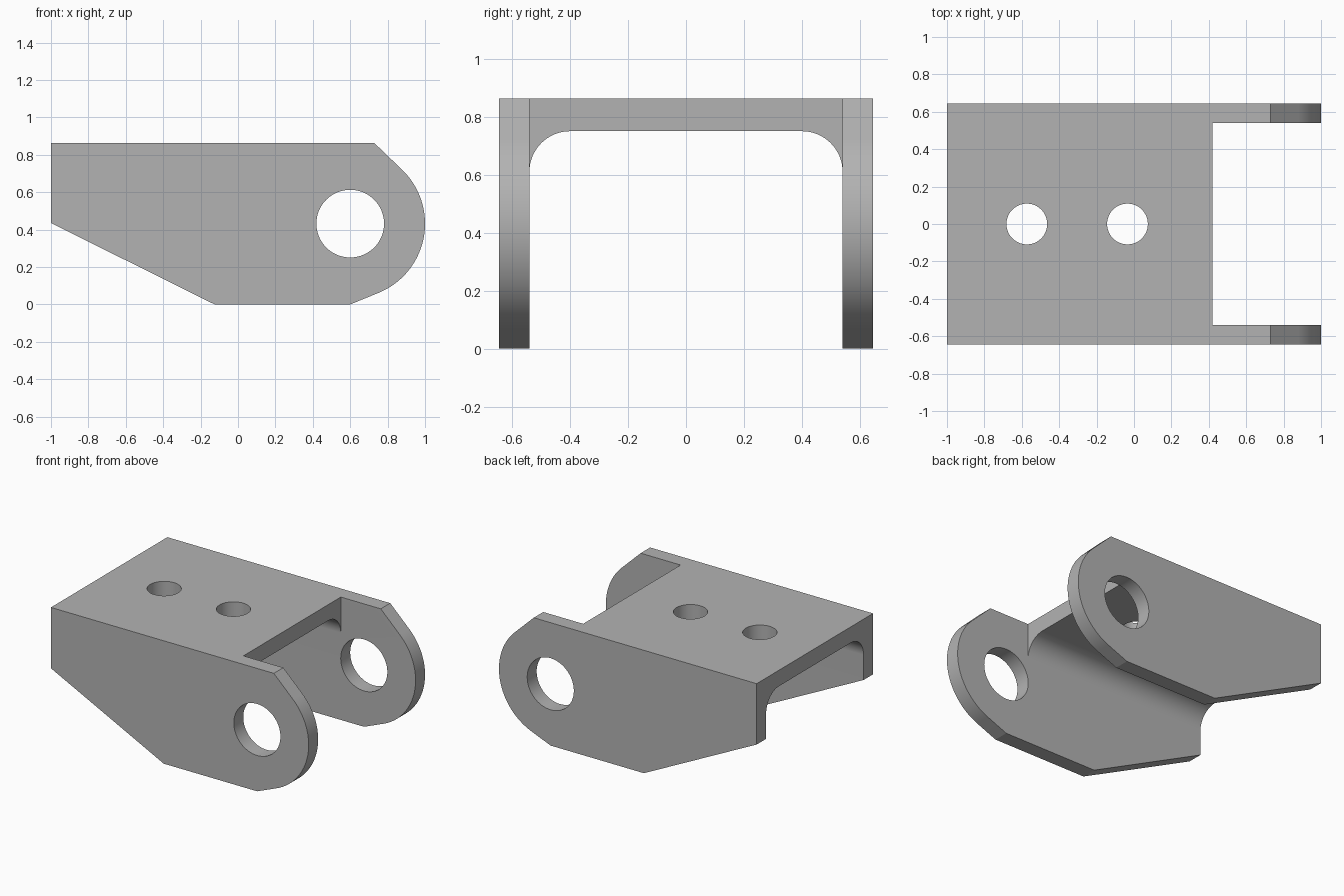
import bpy, bmesh, math
from mathutils import Vector

cube = bpy.data.objects.get("Cube")
if cube:
    bpy.data.objects.remove(cube, do_unlink=True)

HALF_Y, INNER_Y, TOP, WEB_BOTTOM = 0.645, 0.54, 0.862, 0.75
EYE = (0.6, 0.432)          # pivot centre in x, z
EYE_R = 0.4

steel = bpy.data.materials.new("light_grey_metal")
steel.use_nodes = True
grey = (0.45, 0.45, 0.45, 1)
steel.diffuse_color = grey
steel.node_tree.nodes["Principled BSDF"].inputs["Base Color"].default_value = grey


def arc(cx, cy, r, start, end, steps):
    """Points on an arc, angles in degrees."""
    angles = [math.radians(start + (end - start) * i / steps) for i in range(steps + 1)]
    return [(cx + r * math.cos(a), cy + r * math.sin(a)) for a in angles]


def prism(name, outline, axis, low, high):
    """Extrude a 2D outline along the x, y or z axis."""
    place = {"x": lambda p: (low, p[0], p[1]),
             "y": lambda p: (p[0], low, p[1]),
             "z": lambda p: (p[0], p[1], low)}[axis]
    bm = bmesh.new()
    face = bm.faces.new([bm.verts.new(place(p)) for p in outline])
    out = bmesh.ops.extrude_face_region(bm, geom=[face])
    shift = Vector([(high - low) * (axis == a) for a in "xyz"])
    moved = [g for g in out["geom"] if isinstance(g, bmesh.types.BMVert)]
    bmesh.ops.translate(bm, verts=moved, vec=shift)
    bmesh.ops.recalc_face_normals(bm, faces=bm.faces)
    mesh = bpy.data.meshes.new(name)
    bm.to_mesh(mesh)
    bm.free()
    mesh.materials.append(steel)
    obj = bpy.data.objects.new(name, mesh)
    bpy.context.collection.objects.link(obj)
    return obj


def cut(target, cutter):
    """Subtract the cutter, apply the result and discard the cutter."""
    bpy.context.view_layer.objects.active = target
    mod = target.modifiers.new("cut", "BOOLEAN")
    mod.operation, mod.solver, mod.object = "DIFFERENCE", "EXACT", cutter
    bpy.ops.object.modifier_apply(modifier=mod.name)
    bpy.data.objects.remove(cutter, do_unlink=True)


# Solid blank with the side outline: sloped tail, flat foot and round eye
side = [(-1, 0.435), (-0.125, 0), (EYE[0], 0)]
side += arc(*EYE, EYE_R, -67.8, 46.2, 40)
side += [(0.73, TOP), (-1, TOP)]
bracket = prism("clevis_bracket", side, "y", -HALF_Y, HALF_Y)

# Channel underneath with filleted inner corners
fillet = 0.14
channel = [(-INNER_Y, -0.2), (INNER_Y, -0.2)]
channel += arc(INNER_Y - fillet, WEB_BOTTOM - fillet, fillet, 0, 90, 16)
channel += arc(fillet - INNER_Y, WEB_BOTTOM - fillet, fillet, 90, 180, 16)
cut(bracket, prism("channel_cutter", channel, "x", -1.2, 1.2))

# Open notch between the two ears
notch = [(0.42, -INNER_Y), (1.2, -INNER_Y), (1.2, INNER_Y), (0.42, INNER_Y)]
cut(bracket, prism("notch_cutter", notch, "z", -0.2, 1.1))

# Pivot hole through both ears, and two bolt holes in the top plate
cut(bracket, prism("pivot_cutter", arc(*EYE, 0.181, 0, 360, 64)[:-1], "y", -1, 1))
for x in (-0.573, -0.035):
    cut(bracket, prism("bolt_cutter", arc(x, 0, 0.109, 0, 360, 48)[:-1], "z", 0.5, 1.1))

# Smooth curved walls, crisp edges
bpy.ops.object.select_all(action="DESELECT")
bracket.select_set(True)
bpy.context.view_layer.objects.active = bracket
bpy.ops.object.shade_smooth_by_angle(angle=math.radians(20))
weighted = bracket.modifiers.new("even_normals", "WEIGHTED_NORMAL")
weighted.keep_sharp = True
